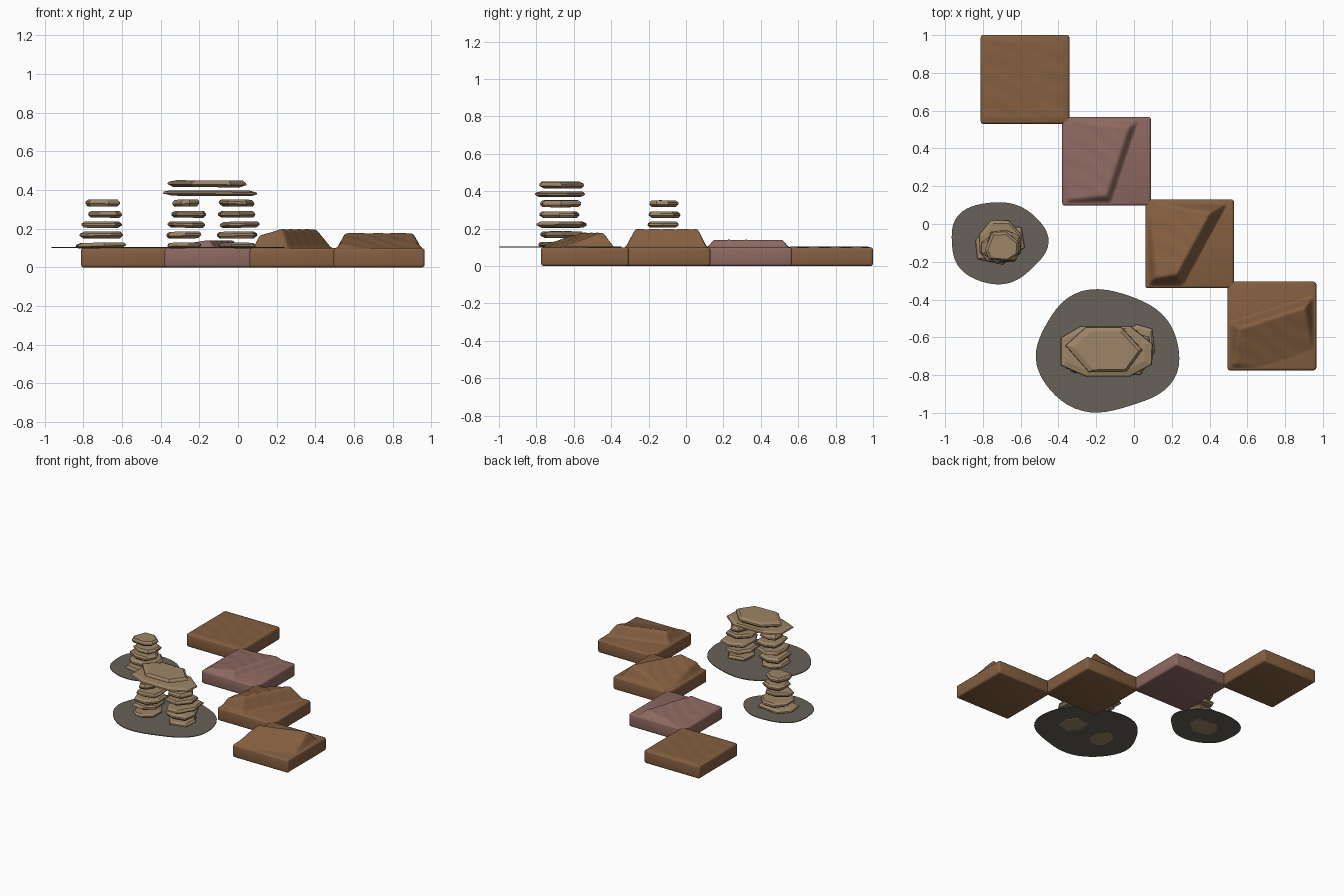
import bpy, bmesh, math, random
from mathutils import Vector

random.seed(4)
if "Cube" in bpy.data.objects:
    bpy.data.objects.remove(bpy.data.objects["Cube"], do_unlink=True)


def material(name, rgb):
    mat = bpy.data.materials.new(name)
    mat.use_nodes = True
    mat.diffuse_color = (*rgb, 1)
    mat.node_tree.nodes["Principled BSDF"].inputs["Base Color"].default_value = (*rgb, 1)
    return mat


BROWN = material("brown earth", (0.235, 0.115, 0.052))
PINK = material("dusty pink earth", (0.27, 0.14, 0.12))
STONE = material("tan stone", (0.34, 0.235, 0.135))
GREY = material("grey ground", (0.135, 0.12, 0.1))


def finish(name, bm, mat, location, smooth=False):
    bmesh.ops.recalc_face_normals(bm, faces=bm.faces)
    mesh = bpy.data.meshes.new(name)
    bm.to_mesh(mesh)
    bm.free()
    mesh.materials.append(mat)
    for poly in mesh.polygons:
        poly.use_smooth = smooth
    obj = bpy.data.objects.new(name, mesh)
    obj.location = location
    bpy.context.collection.objects.link(obj)
    return obj


# Square tiles with rounded edges
SIDE, THICK = 0.47, 0.1


def slab(name, x, y, mat):
    bm = bmesh.new()
    bmesh.ops.create_cube(bm, size=1)
    bmesh.ops.scale(bm, vec=(SIDE, SIDE, THICK), verts=bm.verts)
    bmesh.ops.bevel(bm, geom=bm.edges[:], offset=0.014, segments=3,
                    profile=0.5, affect='EDGES')
    obj = finish(name, bm, mat, (x, y, THICK / 2))
    bpy.context.view_layer.objects.active = obj
    obj.select_set(True)
    bpy.ops.object.shade_smooth_by_angle(angle=math.radians(35))
    obj.select_set(False)


# Mounds: a steep scarp on one side of a ridge, a gentle slope on the other
def mound(name, x, y, mat, height, ridge=None, slope=0.35, steep=2.0):
    bm = bmesh.new()
    bmesh.ops.create_grid(bm, x_segments=56, y_segments=56, size=0.222)
    for v in bm.verts:
        px, py = v.co.x, v.co.y
        h = min(height, steep * (0.217 - max(abs(px), abs(py))))
        if ridge:
            a, b = Vector(ridge[0]), Vector(ridge[1])
            along = (b - a).normalized()
            d = along.x * (py - a.y) - along.y * (px - a.x)
            h = min(h, height - slope * d if d > 0 else height + steep * d)
        h = max(h, 0)
        ripple = 0.0013 * math.sin(55 * (0.5 * px + py + 0.03 * math.sin(14 * px)))
        v.co.z = h + ripple * min(1, h / 0.005) - 0.002
    for _ in range(3):
        bmesh.ops.smooth_vert(bm, verts=bm.verts, factor=0.5,
                              use_axis_x=False, use_axis_y=False, use_axis_z=True)
    for f in bm.faces:
        f.normal_update()
    finish(name, bm, mat, (x, y, THICK), smooth=True)


TILES = [
    ("flat", -0.577, 0.765, BROWN, 0.005, None, 0, 1),
    ("low", -0.145, 0.332, PINK, 0.043, ((0, -0.18), (0.125, 0.2)), 0.14, 1.3),
    ("high", 0.295, -0.105, BROWN, 0.103, ((-0.07, -0.17), (0.12, 0.18)), 0.35, 2),
    ("middle", 0.73, -0.54, BROWN, 0.083, ((0.17, 0.1), (-0.17, -0.01)), 0.35, 2),
]
for label, x, y, mat, height, ridge, slope, steep in TILES:
    slab(label + "_tile", x, y, mat)
    mound(label + "_tile_mound", x, y, mat, height, ridge, slope, steep)


# Uneven outline scaled to fill a unit square
def fit(points):
    xs, ys = [p[0] for p in points], [p[1] for p in points]
    return [((px - min(xs)) / (max(xs) - min(xs)) - 0.5,
             (py - min(ys)) / (max(ys) - min(ys)) - 0.5) for px, py in points]


def skin(bm, rings):
    loops = [[bm.verts.new(p) for p in ring] for ring in rings]
    n = len(loops[0])
    for low, high in zip(loops, loops[1:]):
        for i in range(n):
            j = (i + 1) % n
            bm.faces.new((low[i], low[j], high[j], high[i]))
    bm.faces.new(loops[0][::-1])
    bm.faces.new(loops[-1])


# Thin ground patches
def patch(name, x0, x1, y0, y1, phase):
    outline = []
    for i in range(56):
        t = math.tau * i / 56
        r = 1 + 0.035 * math.sin(3 * t + phase) + 0.02 * math.sin(5 * t + 2 * phase)
        outline.append((r * math.cos(t), r * math.sin(t)))
    outline = fit(outline)
    bm = bmesh.new()
    skin(bm, [[(px * (x1 - x0), py * (y1 - y0), z) for px, py in outline]
              for z in (0, 0.005)])
    finish(name, bm, GREY, ((x0 + x1) / 2, (y0 + y1) / 2, 0.1))


patch("small_ground_patch", -0.965, -0.452, -0.32, 0.115, 0.9)
patch("large_ground_patch", -0.52, 0.24, -0.998, -0.345, 2.2)


# Faceted flat stones
def stone(name, x0, x1, y0, y1, z0, z1):
    sides = random.choice((6, 7, 8))
    turn = random.uniform(0, math.tau)
    outline = []
    for i in range(sides):
        t = turn + math.tau * (i + random.uniform(-0.22, 0.22)) / sides
        c, s = math.cos(t), math.sin(t)
        r = 1 / (abs(c) ** 4 + abs(s) ** 4) ** 0.25
        outline.append((r * c, r * s))
    outline = fit(outline)
    w, d, t = x1 - x0, y1 - y0, z1 - z0
    tilt = random.uniform(-0.2, 0.2)
    rings = []
    for level, size in ((0, 0.84), (0.4, 1), (0.7, 0.98), (1, 0.84)):
        sx, sy = random.uniform(-0.03, 0.03), random.uniform(-0.03, 0.03)
        lean = tilt if 0 < level < 1 else tilt * 0.4
        rings.append([((px * size + sx * (size < 0.9)) * w,
                       (py * size + sy * (size < 0.9)) * d,
                       t * (level + lean * px)) for px, py in outline])
    bm = bmesh.new()
    skin(bm, rings)
    finish(name, bm, STONE, ((x0 + x1) / 2, (y0 + y1) / 2, z0))


LEVELS = ((0.099, 0.128), (0.15, 0.185), (0.205, 0.237), (0.257, 0.291), (0.315, 0.351))


# Stone stacks, listed from the bottom: x range and y range of each stone
def stack(name, layers):
    for i, (layer, level) in enumerate(zip(layers, LEVELS)):
        stone(f"{name}_stone_{i + 1}", *layer, *level)


stack("small_stack", [
    (-0.84, -0.578, -0.215, 0.0), (-0.82, -0.595, -0.2, 0.02),
    (-0.81, -0.6, -0.205, -0.04), (-0.775, -0.6, -0.2, -0.03),
    (-0.79, -0.61, -0.195, -0.04)])
stack("right_pillar", [
    (-0.365, -0.19, -0.79, -0.58), (-0.37, -0.19, -0.78, -0.57),
    (-0.365, -0.17, -0.79, -0.56), (-0.345, -0.165, -0.785, -0.575),
    (-0.34, -0.2, -0.78, -0.58)])
stack("left_pillar", [
    (-0.1, 0.09, -0.78, -0.56), (-0.11, 0.1, -0.77, -0.545),
    (-0.095, 0.112, -0.8, -0.53), (-0.105, 0.09, -0.775, -0.57),
    (-0.1, 0.085, -0.77, -0.56)])

# Long stones bridging the two pillars
stone("lower_lintel", -0.39, 0.1, -0.808, -0.54, 0.37, 0.398)
stone("upper_lintel", -0.365, 0.045, -0.785, -0.545, 0.415, 0.45)
